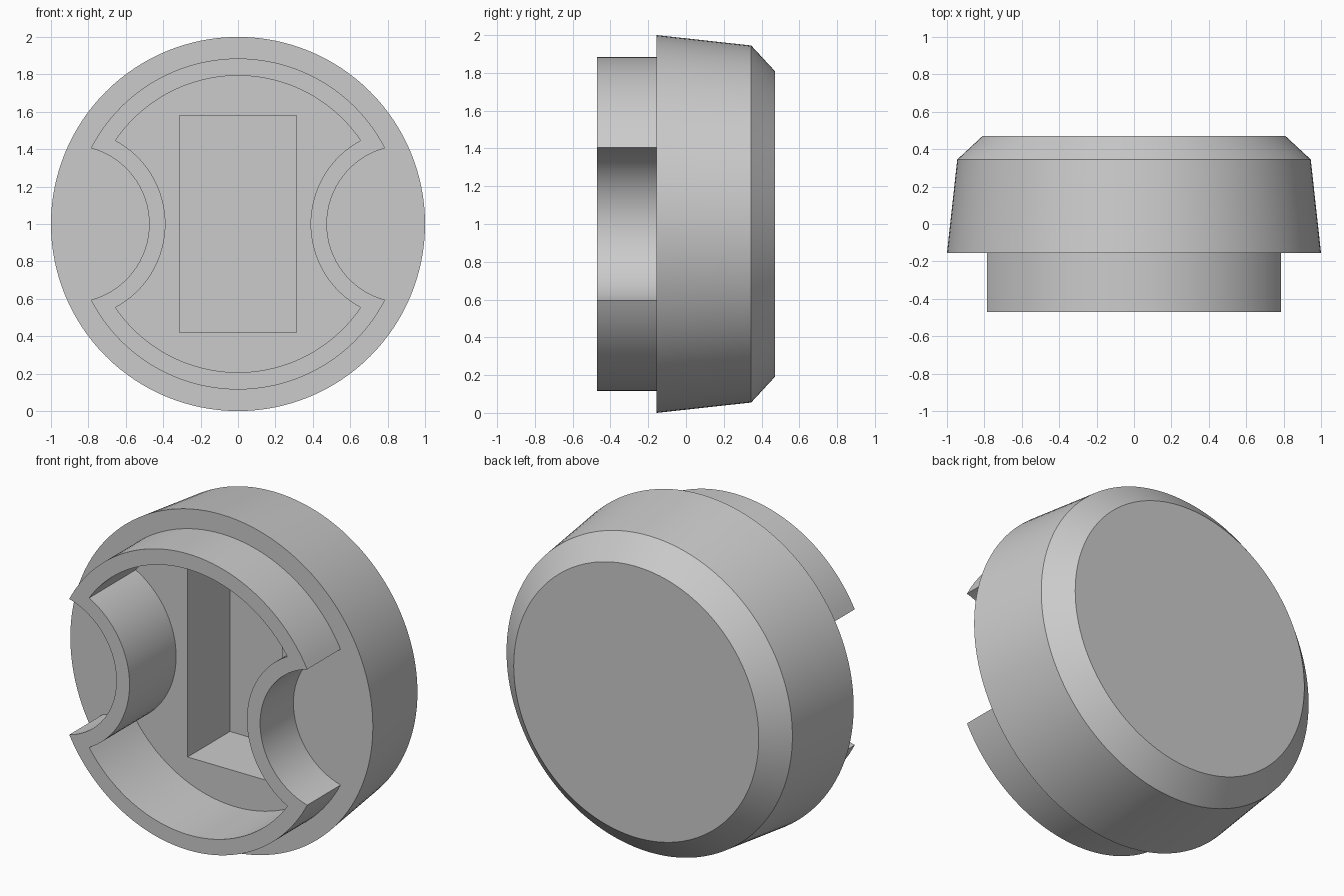
import bpy, bmesh
from math import sin, cos, pi, acos, atan2, radians

cube = bpy.data.objects.get("Cube")
if cube:
    bpy.data.objects.remove(cube)

CENTRE_Z = 1.0
NOTCH_X = 0.895          # distance of the side notch centres from the axis

grey = bpy.data.materials.new("plain grey")
grey.use_nodes = True
colour = (0.6, 0.6, 0.6, 1)
grey.diffuse_color = colour
grey.node_tree.nodes["Principled BSDF"].inputs["Base Color"].default_value = colour


def arc(cx, r, start, end, n):
    """Points of an arc, without its end point."""
    return [(cx + r * cos(start + (end - start) * i / n),
             r * sin(start + (end - start) * i / n)) for i in range(n)]


def notched_disc(R, r):
    """Outline of a disc with a round notch on each side."""
    x = (R * R + NOTCH_X ** 2 - r * r) / (2 * NOTCH_X)
    a = acos(x / R)
    b = atan2(R * sin(a), NOTCH_X - x)
    return (arc(0, R, a, pi - a, 48) + arc(-NOTCH_X, r, b, -b, 32)
            + arc(0, R, pi + a, 2 * pi - a, 48) + arc(NOTCH_X, r, pi + b, pi - b, 32))


bm = bmesh.new()


def loop(points, y):
    return [bm.verts.new((x, y, z + CENTRE_Z)) for x, z in points]


def wall(a, b):
    n = len(a)
    for i in range(n):
        j = (i + 1) % n
        bm.faces.new((a[i], a[j], b[j], b[i]))


def flat_ring(*loops):
    """Fill the flat area between an outer and an inner loop."""
    edges = [bm.edges.get((l[i - 1], l[i])) for l in loops for i in range(len(l))]
    bmesh.ops.triangle_fill(bm, edges=edges, use_beauty=True, normal=(0, -1, 0))


# Tapered round body with chamfered back
body = [loop(arc(0, r, 0, 2 * pi, 128), y)
        for r, y in ((1.0, -0.155), (0.945, 0.345), (0.81, 0.47))]
wall(body[0], body[1])
wall(body[1], body[2])
bm.faces.new(body[2])

# Raised notched collar, hollow inside
outer = notched_disc(0.885, 0.42)
inner = notched_disc(0.793, 0.507)
collar_base, collar_rim = loop(outer, -0.155), loop(outer, -0.47)
hollow_rim, hollow_floor = loop(inner, -0.47), loop(inner, -0.03)
wall(collar_base, collar_rim)
wall(hollow_rim, hollow_floor)

# Rectangular pocket sunk into the hollow floor
rect = [(-0.312, -0.58), (0.312, -0.58), (0.312, 0.58), (-0.312, 0.58)]
pocket_rim, pocket_floor = loop(rect, -0.03), loop(rect, 0.37)
wall(pocket_rim, pocket_floor)
bm.faces.new(pocket_floor)

# Flat steps joining the walls
flat_ring(body[0], collar_base)
flat_ring(collar_rim, hollow_rim)
flat_ring(hollow_floor, pocket_rim)
bmesh.ops.recalc_face_normals(bm, faces=bm.faces)

mesh = bpy.data.meshes.new("round_cap")
bm.to_mesh(mesh)
bm.free()
mesh.materials.append(grey)
cap = bpy.data.objects.new("round_cap", mesh)
bpy.context.collection.objects.link(cap)

bpy.ops.object.select_all(action='DESELECT')
cap.select_set(True)
bpy.context.view_layer.objects.active = cap
bpy.ops.object.shade_smooth_by_angle(angle=radians(25))
